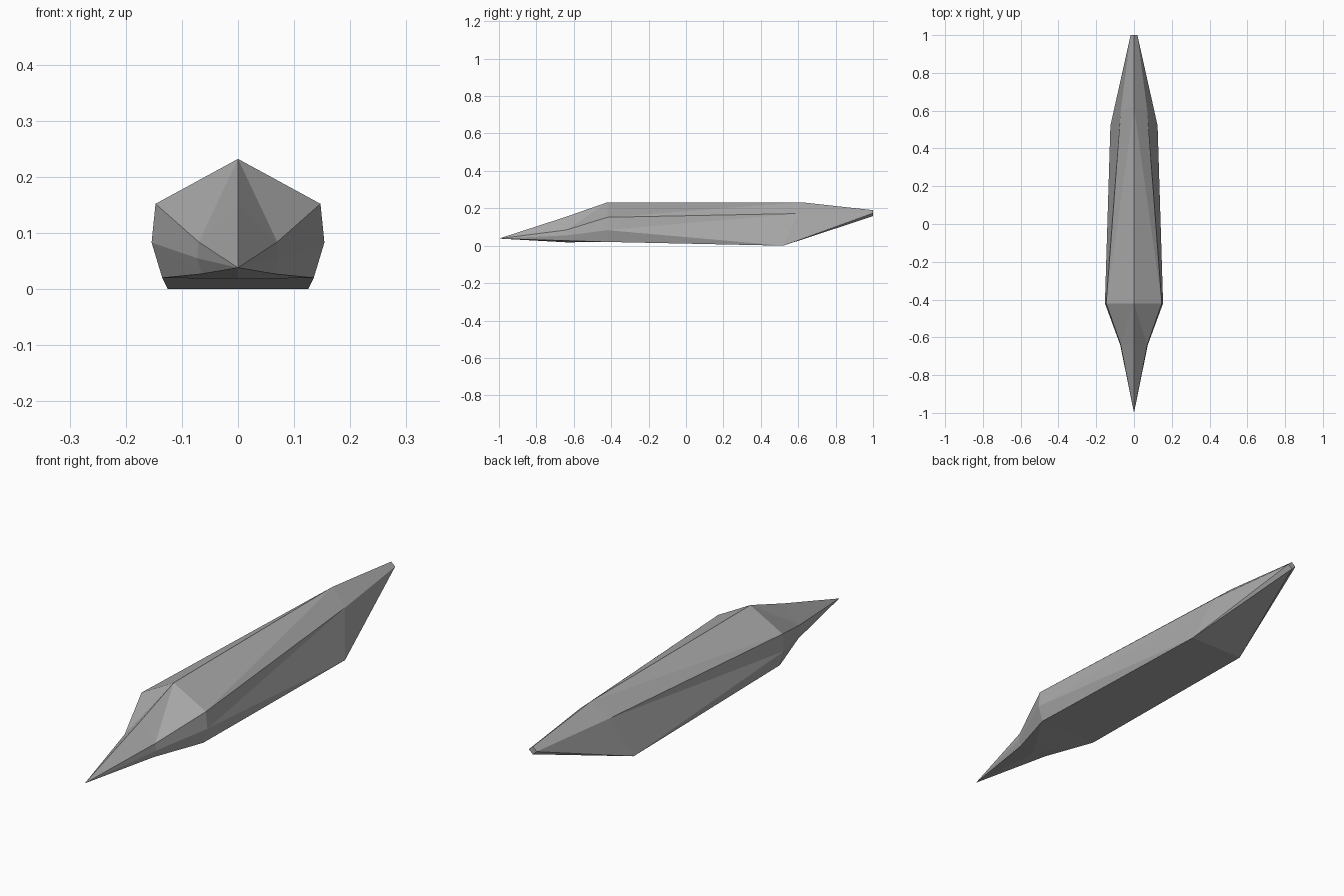
import bpy, bmesh

if "Cube" in bpy.data.objects:
    bpy.data.objects.remove(bpy.data.objects["Cube"])

grey = bpy.data.materials.new("mid grey")
grey.diffuse_color = (0.4, 0.4, 0.4, 1)
grey.use_nodes = True
grey.node_tree.nodes["Principled BSDF"].inputs["Base Color"].default_value = grey.diffuse_color

# Half cross-sections from front to back; each runs ridge, side, middle, low edge, keel
nose = [(0, -1, 0.038)] * 5
neck = [(0, -0.64, 0.155), (0.07, -0.64, 0.084), (0.073, -0.64, 0.055),
        (0.065, -0.64, 0.027), (0, -0.64, 0.018)]
shoulder = [(0, -0.42, 0.232), (0.147, -0.42, 0.152), (0.154, -0.42, 0.083),
            (0.135, -0.42, 0.02), (0, -0.42, 0.02)]
rear = [(0, 0.62, 0.232), (0.07, 0.6, 0.172), (0.07, 0.6, 0.172),
        (0.125, 0.52, 0), (0, 0.52, 0)]
tail = [(0, 1, 0.19), (0.018, 1, 0.174), (0.018, 1, 0.174),
        (0, 1, 0.158), (0, 1, 0.158)]
sections = [nose, neck, shoulder, rear, tail]

bm = bmesh.new()
corners = {}


def add_face(points, side):
    """Add a face on one side, sharing corners and skipping collapsed faces."""
    points = list(dict.fromkeys((side * x, y, z) for x, y, z in points))
    if len(points) > 2:
        for p in points:
            if p not in corners:
                corners[p] = bm.verts.new(p)
        bm.faces.new([corners[p] for p in points])


# Loft the sections with flat triangles on both sides, then close the blunt tail
for side in (1, -1):
    for a, b in zip(sections, sections[1:]):
        for i in range(4):
            if a is shoulder and i > 0:
                add_face([a[i], a[i + 1], b[i + 1]], side)
                add_face([a[i], b[i + 1], b[i]], side)
            else:
                add_face([a[i], a[i + 1], b[i]], side)
                add_face([a[i + 1], b[i + 1], b[i]], side)
    add_face(tail, side)
bmesh.ops.recalc_face_normals(bm, faces=bm.faces)

mesh = bpy.data.meshes.new("hull")
bm.to_mesh(mesh)
bm.free()
mesh.materials.append(grey)
hull = bpy.data.objects.new("hull", mesh)
bpy.context.collection.objects.link(hull)
